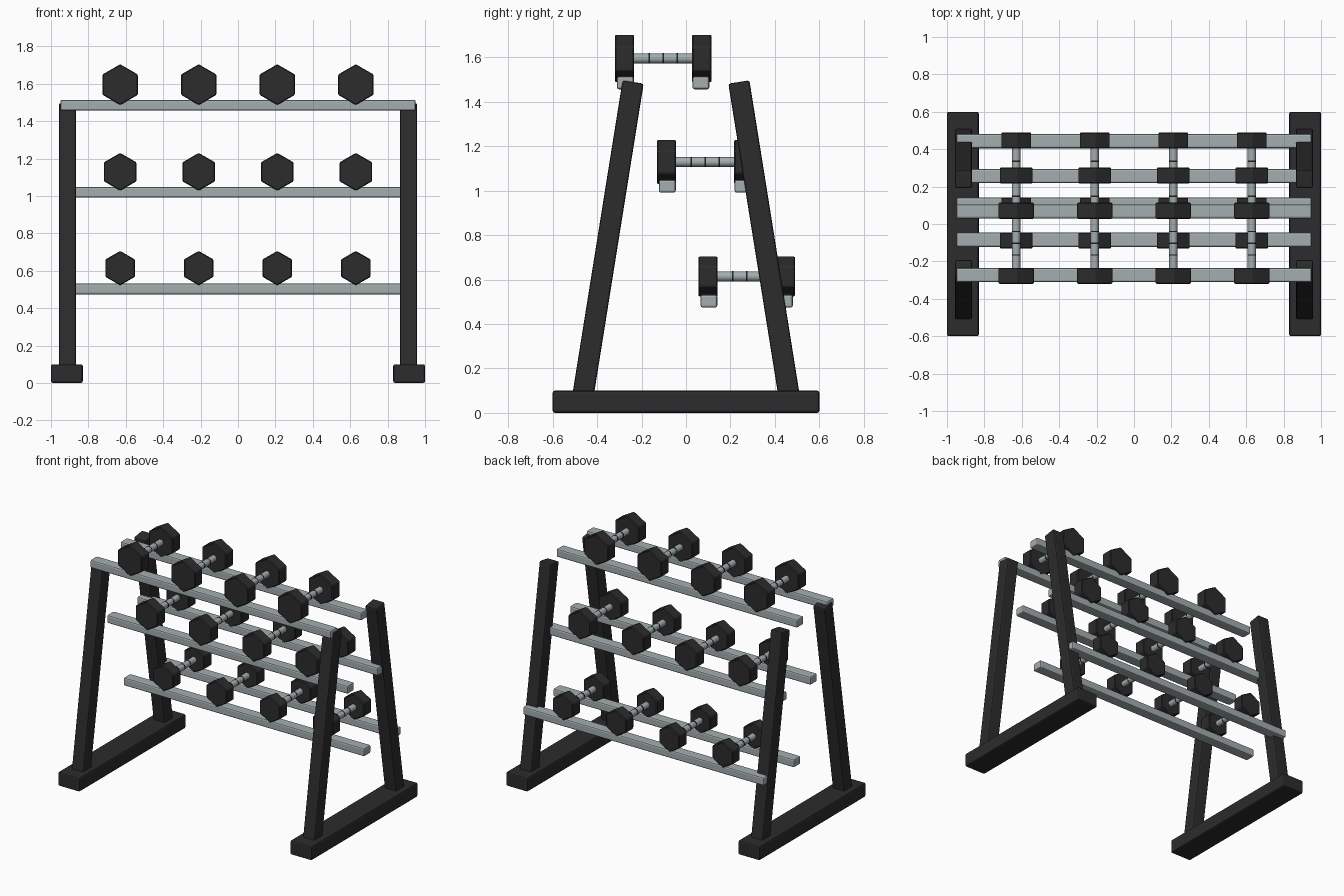
import bpy, bmesh, math
from mathutils import Matrix, Vector

if "Cube" in bpy.data.objects:
    bpy.data.objects.remove(bpy.data.objects["Cube"])


def material(name, rgb):
    m = bpy.data.materials.new(name)
    m.diffuse_color = (*rgb, 1)
    m.use_nodes = True
    m.node_tree.nodes["Principled BSDF"].inputs["Base Color"].default_value = m.diffuse_color
    return m


BLACK = material("black rubber", (0.025, 0.025, 0.025))
STEEL = material("grey steel", (0.37, 0.42, 0.43))
RING = material("dark ring", (0.012, 0.013, 0.014))


def finish(name, bm, mat, bevel=0.0, segments=1):
    me = bpy.data.meshes.new(name)
    bm.normal_update()
    bm.to_mesh(me)
    bm.free()
    me.materials.append(mat)
    ob = bpy.data.objects.new(name, me)
    bpy.context.collection.objects.link(ob)
    if bevel:
        b = ob.modifiers.new("bevel", 'BEVEL')
        b.width, b.segments, b.limit_method = bevel, segments, 'ANGLE'
    return ob


def box(name, centre, size, mat, bevel, tilt=0.0):
    bm = bmesh.new()
    m = (Matrix.Translation(centre) @ Matrix.Rotation(tilt, 4, 'X')
         @ Matrix.Diagonal((*size, 1)))
    bmesh.ops.create_cube(bm, size=1, matrix=m)
    return finish(name, bm, mat, bevel, 2)


def cylinder_y(name, centre, radius, length, sides, mat, bevel=0.0, turn=0.0):
    bm = bmesh.new()
    m = (Matrix.Translation(centre) @ Matrix.Rotation(math.pi / 2, 4, 'X')
         @ Matrix.Rotation(turn, 4, 'Z'))
    bmesh.ops.create_cone(bm, cap_ends=True, segments=sides, radius1=radius,
                          radius2=radius, depth=length, matrix=m)
    if sides > 8:
        for f in bm.faces:
            f.smooth = len(f.verts) == 4
    return finish(name, bm, mat, bevel)


# Feet and leaning legs
for sx, side in ((-1, "left"), (1, "right")):
    box(f"{side}_foot", (sx * 0.915, 0, 0.05), (0.17, 1.2, 0.1), BLACK, 0.01)
    for sy, end in ((-1, "front"), (1, "back")):
        low, high = Vector((0, sy * 0.468, 0.05)), Vector((0, sy * 0.238, 1.489))
        d = high - low
        centre = (low + high) / 2 + Vector((sx * 0.912, 0, 0))
        box(f"{side}_{end}_leg", centre, (0.092, 0.096, d.length), BLACK, 0.01,
            math.atan2(-d.y, d.z))

# Tiers: name, y centre, rail z, dumbbell z, head radius
TIERS = (("top", -0.103, 1.485, 1.595, 0.109),
         ("middle", 0.086, 1.02, 1.129, 0.101),
         ("bottom", 0.273, 0.503, 0.614, 0.092))

for tier, y, rail_z, bell_z, radius in TIERS:
    for s, end in ((-1, "front"), (1, "back")):
        box(f"{tier}_{end}_rail", (0, y + s * 0.17, rail_z),
            (1.9, 0.076, 0.058), STEEL, 0.01)
    for i in range(4):
        x = -0.63 + 0.42 * i
        label = f"{tier}_dumbbell_{i + 1}"
        # Hexagonal heads with a corner pointing up
        for s, end in ((-1, "front"), (1, "back")):
            cylinder_y(f"{label}_{end}_head", (x, y + s * 0.174, bell_z), radius,
                       0.086, 6, BLACK, 0.005, 0.0)
        # Handle and its thin grip rings
        cylinder_y(f"{label}_handle", (x, y, bell_z), 0.022, 0.29, 16, STEEL)
        for k in (-1, 0, 1):
            cylinder_y(f"{label}_ring", (x, y + k * 0.063, bell_z), 0.0235,
                       0.007, 16, RING)
